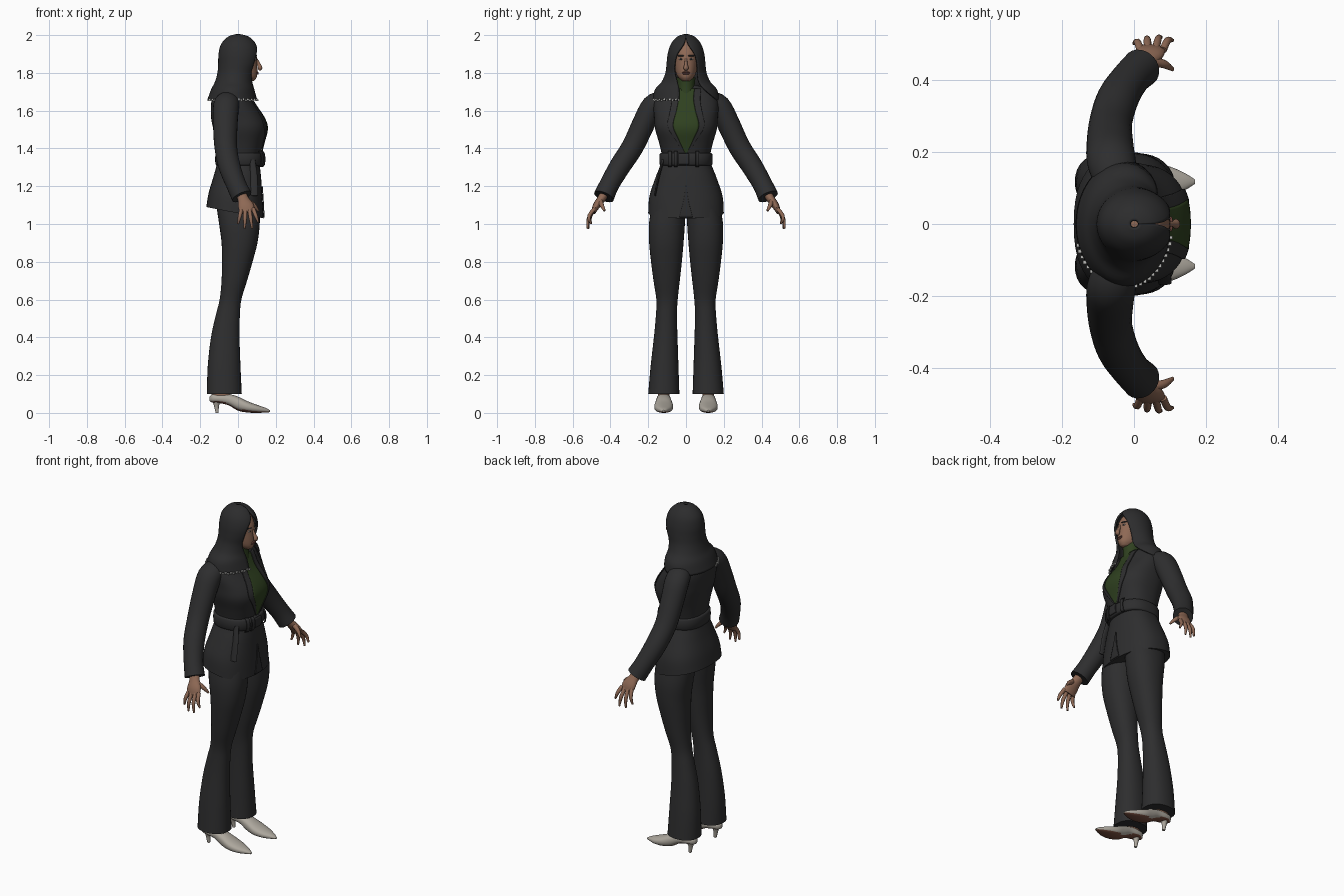
import bpy, bmesh, math
from mathutils import Vector

cube = bpy.data.objects.get("Cube")
if cube:
    bpy.data.objects.remove(cube)


def material(name, r, g, b):
    m = bpy.data.materials.new(name)
    m.use_nodes = True
    m.diffuse_color = (r, g, b, 1)
    m.node_tree.nodes["Principled BSDF"].inputs["Base Color"].default_value = (r, g, b, 1)
    return m


CLOTH = material("charcoal cloth", .027, .027, .028)
HAIR = material("black hair", .025, .025, .026)
SKIN = material("warm skin", .27, .14, .09)
GREEN = material("dark green knit", .028, .052, .014)
SHOE = material("pale leather", .42, .39, .34)
SOLE = material("brown sole", .17, .07, .045)
LIP = material("lip", .17, .065, .05)
EYE = material("eye white", .45, .4, .36)
TRIM = material("silver trim", .5, .5, .48)


def finish(name, bm, mat, angle=50):
    bmesh.ops.recalc_face_normals(bm, faces=bm.faces)
    me = bpy.data.meshes.new(name)
    bm.to_mesh(me)
    bm.free()
    ob = bpy.data.objects.new(name, me)
    bpy.context.collection.objects.link(ob)
    me.materials.append(mat)
    bpy.ops.object.select_all(action="DESELECT")
    ob.select_set(True)
    bpy.context.view_layer.objects.active = ob
    bpy.ops.object.shade_smooth_by_angle(angle=math.radians(angle))
    return ob


def smooth_rows(rows, k=4):
    """Catmull-Rom resampling of profile rows."""
    out = []
    for i in range(len(rows) - 1):
        a, b, c, d = (rows[max(0, min(len(rows) - 1, i + j))] for j in (-1, 0, 1, 2))
        for s in range(k):
            t = s / k
            out.append(tuple(q + t / 2 * (r - p + t * (2*p - 5*q + 4*r - w + t * (3*(q - r) + w - p)))
                             for p, q, r, w in zip(a, b, c, d)))
    return out + [tuple(rows[-1])]


def skin_rings(name, rings, mat, closed=True, angle=50):
    bm = bmesh.new()
    vs = [[bm.verts.new(p) for p in r] for r in rings]
    n = len(rings[0])
    for a, b in zip(vs, vs[1:]):
        for i in range(n if closed else n - 1):
            j = (i + 1) % n
            bm.faces.new((a[i], a[j], b[j], b[i]))
    if closed:
        bm.faces.new(vs[0])
        bm.faces.new(vs[-1])
    return finish(name, bm, mat, angle)


def power(v, n):
    return math.copysign(abs(v) ** (2 / n), v)


def loft(name, rows, mat, n=2.0, sides=32, k=4, tilt=None):
    """Rows are (z, back x, front x, low y, high y)."""
    rings = []
    for z, xb, xf, y0, y1 in smooth_rows(rows, k):
        ring = []
        for i in range(sides):
            t = math.tau * i / sides
            c, s = power(math.cos(t), n), power(math.sin(t), n)
            ring.append(((xb + xf)/2 + c*(xf - xb)/2, (y0 + y1)/2 + s*(y1 - y0)/2,
                         z + (tilt(z) * c if tilt else 0)))
        rings.append(ring)
    return skin_rings(name, rings, mat)


def sweep(name, rows, mat, sides=16, k=4):
    """Rows are (x, y, z, radius toward x, other radius)."""
    rows = smooth_rows(rows, k)
    pts = [Vector(r[:3]) for r in rows]
    rings = []
    for i, r in enumerate(rows):
        t = (pts[min(i + 1, len(pts) - 1)] - pts[max(i - 1, 0)]).normalized()
        u = Vector((1, 0, 0))
        u = (u - t * u.dot(t)).normalized()
        v = t.cross(u)
        rings.append([pts[i] + u * r[3] * math.cos(a) + v * r[4] * math.sin(a)
                      for a in (math.tau * j / sides for j in range(sides))])
    return skin_rings(name, rings, mat)


def front_x(rows, z, y, n):
    rows = smooth_rows(rows)
    z = max(rows[0][0], min(rows[-1][0], z))
    for a, b in zip(rows, rows[1:]):
        if a[0] <= z <= b[0]:
            f = (z - a[0]) / (b[0] - a[0])
            xb, xf, hy = (a[i] + f * (b[i] - a[i]) for i in (1, 2, 4))
            return (xb + xf)/2 + (xf - xb)/2 * max(0, 1 - abs(y / hy) ** n) ** (1 / n)


def front_plate(name, body, rows, mat, n, lift):
    """Thin plate over the front of a body; rows are (z, low y, high y)."""
    rings = [[(front_x(body, z, y, n) + lift, y, z)
              for y in (a + (b - a) * i / 12 for i in range(13))]
             for z, a, b in smooth_rows(rows, 5)]
    ob = skin_rings(name, rings, mat, closed=False)
    mod = ob.modifiers.new("thickness", "SOLIDIFY")
    mod.thickness, mod.offset = .005, 0
    return ob


def blob(name, centre, size, mat):
    bm = bmesh.new()
    bmesh.ops.create_uvsphere(bm, u_segments=16, v_segments=10, radius=1)
    bmesh.ops.scale(bm, vec=size, verts=bm.verts)
    bmesh.ops.translate(bm, vec=centre, verts=bm.verts)
    return finish(name, bm, mat)


# Jacket body with a hem that drops toward the front
def sym(*rows):
    return [(z, a, b, -h, h) for z, a, b, h in rows]


JN = 2.4
jacket = sym((1.06, -.168, .135, .2), (1.15, -.155, .13, .193), (1.25, -.13, .122, .16),
             (1.34, -.108, .115, .128), (1.42, -.115, .132, .14), (1.5, -.13, .153, .163),
             (1.56, -.142, .138, .168), (1.64, -.142, .085, .172), (1.7, -.12, .056, .145),
             (1.735, -.08, .04, .06))
loft("jacket", jacket, CLOTH, JN, 48, 5, tilt=lambda z: -.03 * max(0, min(1, (1.25 - z) / .19)))

# Knit top and open front
opening = [(1.37, .002), (1.45, .04), (1.52, .068), (1.6, .05), (1.66, .04), (1.715, .045)]
front_plate("knit_top", jacket, [(z, -w, w) for z, w in opening], GREEN, JN, .003)
loft("turtleneck", sym((1.64, -.04, .07, .048), (1.72, -.035, .064, .045), (1.775, -.03, .066, .05)), GREEN)
front_plate("jacket_slit", jacket, [(1.035, -.035, .035), (1.12, -.014, .014), (1.2, -.002, .002)], HAIR, JN, .002)

# Belt, loops, buckle and hanging end
belt = sym((1.31, -.112, .125, .132), (1.318, -.12, .135, .14), (1.368, -.12, .135, .14), (1.376, -.112, .125, .132))
loft("belt", belt, CLOTH, JN, 48, 2)
for y in (-.085, -.055, .06):
    front_plate("belt_loop", belt, [(1.303, y - .009, y + .009), (1.385, y - .009, y + .009)], CLOTH, JN, .01)
front_plate("belt_buckle", belt, [(1.315, -.04, .015), (1.372, -.04, .015)], CLOTH, JN, .006)
sweep("belt_end", [(.075, -.122, 1.34, .016, .008), (.085, -.145, 1.25, .018, .006),
                   (.085, -.165, 1.15, .02, .005)], CLOTH)

# Head
HN = 2.1
head = sym((1.758, .03, .085, .02), (1.775, -.02, .098, .04), (1.8, -.05, .102, .053),
           (1.85, -.075, .101, .063), (1.9, -.08, .096, .066), (1.95, -.06, .07, .05), (1.98, -.03, .03, .02))
loft("head", head, SKIN, HN)
sweep("nose", [(.097, 0, 1.875, .006, .006), (.109, 0, 1.848, .009, .008),
               (.117, 0, 1.826, .012, .014), (.108, 0, 1.817, .006, .008)], SKIN)
for z, h in ((1.803, .004), (1.796, .005)):
    blob("lip", (.103, 0, z), (.006, .021, h), LIP)
for s in (-1, 1):
    y = s * .027
    x = front_x(head, 1.873, y, HN)
    blob("eye", (x, y, 1.873), (.004, .012, .005), EYE)
    blob("iris", (x + .003, y, 1.873), (.002, .005, .005), HAIR)
    front_plate("eyebrow", head, [(1.888, y - .014, y + .014), (1.893, y - .015, y + .015)], HAIR, HN, .002)

# Long parted hair: open rings with a face gap on each side
hair = [(2.0, -.01, .012, .01, 0, 0), (1.987, -.05, .055, .045, 0, 0), (1.95, -.085, .092, .076, .012, .012),
        (1.9, -.098, .107, .092, .045, .045), (1.85, -.1, .1, .098, .058, .058),
        (1.8, -.104, .083, .104, .058, .06), (1.75, -.118, .078, .125, .045, .068),
        (1.71, -.138, .085, .16, .036, .1), (1.655, -.158, .1, .172, .036, .165)]
rings = []
for z, xb, xf, hy, right, left in smooth_rows(hair, 4):
    a = math.asin(max(0, min(1, left / hy)))
    b = math.tau - math.asin(max(0, min(1, right / hy)))
    angles = [a + (b - a) * i / 48 for i in range(49)]
    rings.append([((xb + xf)/2 + math.cos(t)*(xf - xb)/2, hy * math.sin(t), z) for t in angles])
ob = skin_rings("long_hair", rings, HAIR, closed=False)
mod = ob.modifiers.new("thickness", "SOLIDIFY")
mod.thickness, mod.offset = .01, 0

# Broken silver trim along the lower right edge of the hair
bm = bmesh.new()
for i, p in enumerate(rings[-1][22:]):
    made = bmesh.ops.create_cube(bm, size=.009)["verts"]
    out = Vector((p[0] + .03, p[1], 0)).normalized() * .006
    bmesh.ops.translate(bm, verts=made, vec=Vector(p) + out + Vector((0, 0, .004 * (i % 2))))
finish("hair_trim", bm, TRIM, 20)

for s, side in ((-1, "right"), (1, "left")):
    # Lapel along the opening
    rows = [(z, s * w, s * (w + .035 * math.sin(math.pi * min(1, i / 4 + .1) / 2)))
            for i, (z, w) in enumerate(opening)]
    front_plate(side + "_lapel", jacket, rows, CLOTH, JN, .005)

    # Sleeve
    arm = [(-.05, .12, 1.655, .06, .05), (-.063, .175, 1.625, .068, .06), (-.067, .225, 1.53, .065, .06),
           (-.065, .282, 1.41, .06, .058), (-.045, .35, 1.305, .058, .056), (-.01, .405, 1.21, .053, .052),
           (.02, .435, 1.145, .055, .055)]
    sweep(side + "_sleeve", [(x, s * y, z, a, b) for x, y, z, a, b in arm], CLOTH, 24)

    # Hand
    palm = [(.012, .425, 1.17, .028, .024), (.028, .45, 1.13, .03, .022), (.042, .475, 1.095, .042, .019),
            (.05, .49, 1.062, .038, .012)]
    sweep(side + "_palm", [(x, s * y, z, a, b) for x, y, z, a, b in palm], SKIN)
    for i, tip in enumerate(((.0, .503, 1.0), (.035, .517, .975), (.075, .521, .977), (.107, .512, 1.01))):
        base = (.018 + .021 * i, .485, 1.08)
        mid = [(p + q) / 2 for p, q in zip(base, tip)]
        rows = [(*base, .011, .011), (mid[0], mid[1] + .013, mid[2], .01, .01), (*tip, .005, .005)]
        sweep(side + "_finger", [(x, s * y, z, a, b) for x, y, z, a, b in rows], SKIN, 10)
    thumb = [(.045, .455, 1.125, .014, .014), (.083, .446, 1.1, .012, .012), (.108, .431, 1.07, .005, .006)]
    sweep(side + "_thumb", [(x, s * y, z, a, b) for x, y, z, a, b in thumb], SKIN, 10)

    # Flared trouser leg, rows are (z, back, front, inner, outer)
    leg = [(.1, -.165, .02, .035, .2), (.25, -.16, .013, .04, .187), (.4, -.143, .008, .045, .17),
           (.52, -.117, .01, .048, .159), (.6, -.097, .018, .044, .157), (.7, -.087, .048, .033, .172),
           (.8, -.085, .077, .022, .185), (.9, -.087, .103, .013, .195), (1.0, -.1, .115, .006, .196),
           (1.1, -.115, .115, 0, .18)]
    loft(side + "_trouser_leg", [(z, a, b, s * i, s * o) for z, a, b, i, o in leg], CLOTH, 2.2)

    # Pointed shoe lofted along x, rows are (x, bottom, top, half width)
    rows = [(-.15, .062, .085, .012), (-.135, .055, .1, .028), (-.1, .052, .1, .036), (-.05, .04, .1, .037),
            (0, .012, .086, .044), (.05, .002, .062, .05), (.1, 0, .043, .042), (.145, .002, .027, .022),
            (.17, .004, .014, .006)]
    shoe = [[(x, s * .118 + w * math.cos(t), max(0, (lo + hi)/2 + (hi - lo)/2 * power(math.sin(t), 2.6)))
             for t in (math.tau * j / 24 for j in range(24))] for x, lo, hi, w in smooth_rows(rows)]
    ob = skin_rings(side + "_shoe", shoe, SHOE)
    ob.data.materials.append(SOLE)
    for f in ob.data.polygons:
        if f.normal.z < -.75:
            f.material_index = 1
    sweep(side + "_heel", [(-.112, s * .118, .075, .028, .026), (-.114, s * .118, .04, .014, .013),
                           (-.11, s * .118, 0, .008, .008)], SHOE)
    loft(side + "_ankle", [(z, -.14, b, s * .118 - .03, s * .118 + .03)
                           for z, b in ((.08, -.03), (.13, -.05), (.2, -.06))], SKIN)
